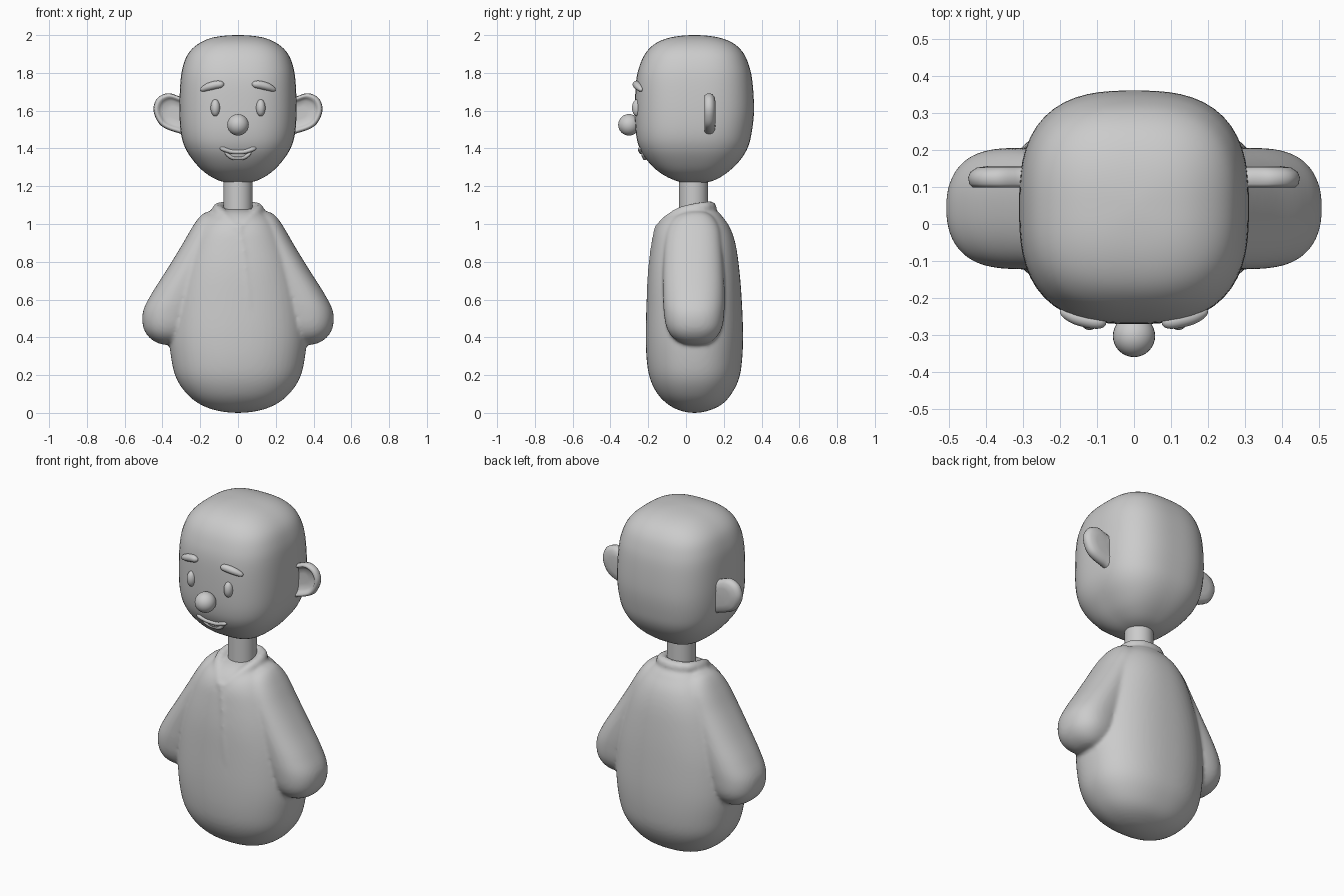
import bpy, bmesh, math
from mathutils import Vector
from mathutils.bvhtree import BVHTree

if "Cube" in bpy.data.objects:
    bpy.data.objects.remove(bpy.data.objects["Cube"])


def spline(pts, sub, before, after):
    """Catmull-Rom through pts, with given phantom end points."""
    p = [before] + pts + [after]
    out = []
    for i in range(1, len(p) - 2):
        a, b, c, d = p[i - 1:i + 3]
        for k in range(sub):
            t = k / sub
            out.append(Vector(0.5 * (2 * b[j] + (c[j] - a[j]) * t
                       + (2 * a[j] - 5 * b[j] + 4 * c[j] - d[j]) * t * t
                       + (3 * b[j] - a[j] - 3 * c[j] + d[j]) * t ** 3) for j in range(len(b))))
    out.append(Vector(pts[-1]))
    return out


def skin(name, rings):
    """Bridge closed rings; collapsed end rings become poles."""
    bm = bmesh.new()
    vs = [[bm.verts.new(p) for p in r] for r in rings]
    n = len(rings[0])
    for a, b in zip(vs, vs[1:]):
        for i in range(n):
            bm.faces.new((a[i], a[(i + 1) % n], b[(i + 1) % n], b[i]))
    bmesh.ops.remove_doubles(bm, verts=bm.verts, dist=1e-5)
    bmesh.ops.recalc_face_normals(bm, faces=bm.faces)
    me = bpy.data.meshes.new(name)
    bm.to_mesh(me)
    bm.free()
    me.shade_smooth()
    ob = bpy.data.objects.new(name, me)
    bpy.context.collection.objects.link(ob)
    return ob


def loft(name, rows, n, side=1, segs=64):
    """Rows are (z, x0, x1, y0, y1); sections are superellipses."""
    def swap(r):
        return (r[0], r[2], r[1], r[4], r[3])
    rings = []
    for z, x0, x1, y0, y1 in spline(rows, 6, swap(rows[1]), swap(rows[-2])):
        ring = []
        for i in range(segs):
            a = 2 * math.pi * i / segs
            c, s = math.cos(a), math.sin(a)
            k = (abs(c) ** n + abs(s) ** n) ** (-1 / n)
            ring.append((side * ((x0 + x1) / 2 + (x1 - x0) / 2 * c * k),
                         (y0 + y1) / 2 + (y1 - y0) / 2 * s * k, z))
        rings.append(ring)
    return skin(name, rings)


def tube(name, pts, closed=False, segs=14):
    """Points are (x, y, z, radius)."""
    if closed:
        path = spline(pts + [pts[0]], 6, pts[-1], pts[1])
    else:
        path = spline(pts, 6, pts[0], pts[-1])
    rings = []
    for i, p in enumerate(path):
        a = path[i - 1] if i else (path[-2] if closed else path[0])
        b = path[i + 1] if i < len(path) - 1 else (path[1] if closed else path[-1])
        t = (b - a).xyz.normalized()
        up = Vector((0, 1, 0)) if abs(t.y) < 0.5 else Vector((0, 0, 1))
        u = t.cross(up).normalized()
        v = t.cross(u)
        rings.append([p.xyz + p.w * (math.cos(q) * u + math.sin(q) * v)
                      for q in (2 * math.pi * k / segs for k in range(segs))])
    if not closed:
        rings = [[path[0].xyz] * segs] + rings + [[path[-1].xyz] * segs]
    return skin(name, rings)


def ball(name, loc, scale):
    bpy.ops.mesh.primitive_uv_sphere_add(segments=32, ring_count=16, location=loc, scale=scale, radius=1)
    bpy.context.object.name = name
    bpy.ops.object.shade_smooth()


def surface(ob):
    """Function giving the front y of an object at (x, z)."""
    bpy.context.view_layer.update()
    tree = BVHTree.FromObject(ob, bpy.context.evaluated_depsgraph_get())
    return lambda x, z: tree.ray_cast(Vector((x, -2, z)), Vector((0, 1, 0)))[0].y


def sym(rows):
    return [(z, -w, w, a, b) for z, w, a, b in rows]


# head
head = loft("head", sym([
    (2.0, 0, .045, .045), (1.99, .12, -.07, .16), (1.96, .2, -.155, .245), (1.91, .258, -.21, .3),
    (1.84, .29, -.245, .333), (1.75, .305, -.265, .352), (1.6, .31, -.27, .36), (1.48, .302, -.265, .347),
    (1.40, .278, -.245, .325), (1.33, .232, -.2, .28), (1.27, .172, -.135, .215),
    (1.228, .095, -.05, .14), (1.213, 0, .045, .045)]), 2.75)
front = surface(head)

# neck
bpy.ops.mesh.primitive_cylinder_add(vertices=48, radius=.077, depth=.25, location=(0, .04, 1.145))
bpy.context.object.name = "neck"
bpy.ops.object.shade_smooth_by_angle()

# torso
torso = loft("torso", sym([
    (0, 0, .045, .045), (.012, .11, -.03, .12), (.045, .2, -.095, .19), (.1, .27, -.15, .24),
    (.18, .325, -.19, .28), (.28, .352, -.208, .297), (.42, .365, -.213, .302), (.6, .35, -.208, .295),
    (.75, .315, -.2, .283), (.88, .27, -.183, .265), (.97, .225, -.163, .238),
    (1.03, .18, -.125, .2), (1.07, .115, -.06, .155), (1.085, 0, .045, .045)]), 2.3)
chest = surface(torso)

# sleeves, collar and front fold, fused with the torso
parts = [loft("sleeve", [
    (.36, .37, .37, .05, .05), (.37, .31, .425, -.02, .12), (.405, .26, .475, -.075, .165),
    (.46, .23, .503, -.105, .193), (.54, .2, .502, -.118, .203), (.63, .17, .458, -.122, .205),
    (.75, .13, .382, -.122, .2), (.88, .09, .302, -.115, .19), (.97, .06, .25, -.1, .18),
    (1.03, .06, .21, -.065, .15), (1.06, .08, .175, -.01, .11), (1.07, .125, .125, .05, .05)],
    2.3, s) for s in (-1, 1)]
parts.append(tube("collar", [
    (0, .13, 1.088, .032), (.075, .11, 1.088, .032), (.105, .045, 1.078, .032), (.095, -.03, 1.06, .03),
    (.055, -.1, 1.02, .026), (0, -.145, .975, .024), (-.055, -.1, 1.02, .026),
    (-.095, -.03, 1.06, .03), (-.105, .045, 1.078, .032), (-.075, .11, 1.088, .032)], True))
parts.append(tube("fold", [(x, chest(x, z) + .012, z, r) for x, z, r in (
    (.005, .97, .02), (.03, .85, .017), (.045, .7, .016), (.06, .58, .015), (.075, .5, .008))]))
bpy.ops.object.select_all(action='DESELECT')
for p in parts + [torso]:
    p.select_set(True)
bpy.context.view_layer.objects.active = torso
bpy.ops.object.join()
torso.name = "shirt_body"
rm = torso.modifiers.new("fuse", 'REMESH')
rm.mode, rm.voxel_size, rm.use_smooth_shade = 'VOXEL', .01, True
sm = torso.modifiers.new("soften", 'SMOOTH')
sm.factor, sm.iterations = .5, 8

# ears: dished discs
outline = [Vector(p) for p in ((.25, 1.48), (.32, 1.483), (.4, 1.515), (.437, 1.565), (.447, 1.62),
                               (.423, 1.67), (.37, 1.692), (.31, 1.675), (.25, 1.65))]
rim = spline(outline + [outline[0]], 6, outline[-1], outline[1])[:-1]
mid = Vector((.33, 1.59))
section = [(.157, 0), (.157, .5), (.152, .8), (.14, .95), (.125, 1), (.108, .97), (.099, .9),
           (.1, .81), (.112, .73), (.123, .6), (.125, .3), (.125, 0)]
for s, side in ((-1, "left"), (1, "right")):
    rings = [[(s * q.x, y, q.y) for q in (mid + (p - mid) * k for p in rim)] for y, k in section]
    skin("ear_" + side, rings)

    # eye and eyebrow
    ball("eye_" + side, (s * .12, -.258, 1.615), (.025, .028, .045))
    tube("eyebrow_" + side, [(s * x, front(s * x, z) - .003, z, r) for x, z, r in (
        (.196, 1.708, .006), (.185, 1.714, .014), (.155, 1.727, .02), (.115, 1.737, .021),
        (.088, 1.739, .017), (.075, 1.739, .006))])

# nose
ball("nose", (0, -.302, 1.525), (.057, .057, .057))


# lips and tongue
def lip(name, half, offset):
    pts = [(-x, z, r) for x, z, r in reversed(half[1:])] + half
    tube(name, [(x, front(x, z) - offset, z, r) for x, z, r in pts])


lip("upper_lip", [(0, 1.381, .011), (.04, 1.384, .011), (.075, 1.396, .012), (.09, 1.4, .008), (.096, 1.4, .003)], .003)
lip("lower_lip", [(0, 1.35, .012), (.03, 1.353, .012), (.055, 1.366, .009), (.068, 1.38, .004)], .002)
ball("tongue", (0, front(0, 1.366) + .002, 1.366), (.045, .01, .014))
